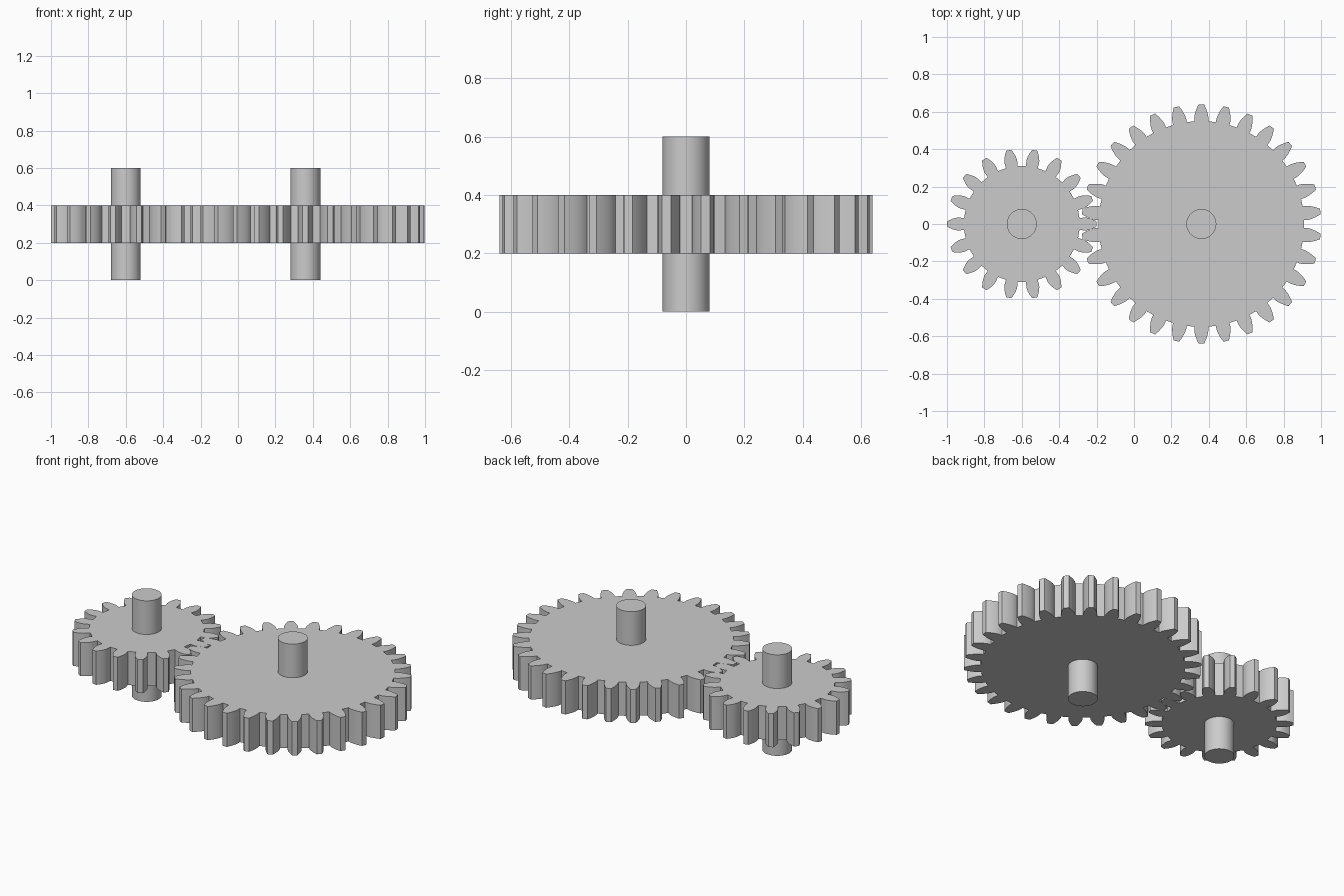
import bpy, bmesh
from math import pi, cos, sin, tan, acos, radians

cube = bpy.data.objects.get("Cube")
if cube:
    bpy.data.objects.remove(cube)

MODULE = 0.04          # tooth size shared by both gears
PRESSURE = radians(20)
FLANK_STEPS = 6

steel = bpy.data.materials.new("light grey steel")
steel.use_nodes = True
grey = (0.6, 0.6, 0.6, 1)
steel.diffuse_color = grey
steel.node_tree.nodes["Principled BSDF"].inputs["Base Color"].default_value = grey


def involute(angle):
    return tan(angle) - angle


def flank(teeth):
    """Radius and half angle of one tooth side, from root to tip."""
    pitch = MODULE * teeth / 2
    base = pitch * cos(PRESSURE)
    root, tip = pitch - 1.25 * MODULE, pitch + MODULE
    widest = pi / (2 * teeth) + involute(PRESSURE)
    start = max(base, root)
    side = [(root, widest)] if root < base else []
    for i in range(FLANK_STEPS + 1):
        r = start + (tip - start) * i / FLANK_STEPS
        side.append((r, widest - involute(acos(min(1, base / r)))))
    return side


def finish(obj):
    obj.data.materials.append(steel)
    bpy.ops.object.select_all(action='DESELECT')
    obj.select_set(True)
    bpy.context.view_layer.objects.active = obj
    bpy.ops.object.shade_smooth_by_angle(angle=radians(25))


def gear(name, x, teeth, first_angle):
    side = flank(teeth)
    tip_radius = side[-1][0]
    tooth = ([(r, -a) for r, a in side] + [(tip_radius, 0)]
             + [(r, a) for r, a in reversed(side)])
    bm = bmesh.new()
    outline = []
    for k in range(teeth):
        turn = first_angle + 2 * pi * k / teeth
        for r, a in tooth:
            outline.append(bm.verts.new((r * cos(turn + a), r * sin(turn + a), 0)))
    face = bm.faces.new(outline)
    top = bmesh.ops.extrude_face_region(bm, geom=[face])["geom"]
    bmesh.ops.translate(bm, vec=(0, 0, 0.2),
                        verts=[g for g in top if isinstance(g, bmesh.types.BMVert)])
    bmesh.ops.recalc_face_normals(bm, faces=bm.faces)
    mesh = bpy.data.meshes.new(name)
    bm.to_mesh(mesh)
    bm.free()
    obj = bpy.data.objects.new(name, mesh)
    bpy.context.collection.objects.link(obj)
    obj.location = (x, 0, 0.2)
    finish(obj)


def shaft(name, x):
    bpy.ops.mesh.primitive_cylinder_add(vertices=64, radius=0.08, depth=0.6,
                                        location=(x, 0, 0.3))
    obj = bpy.context.object
    obj.name = name
    finish(obj)


# Meshing pair: a tooth of the small gear sits in a gap of the large one
gear("small_gear", -0.6, 18, 0)
gear("large_gear", 0.36, 30, pi / 2)
shaft("small_gear_shaft", -0.6)
shaft("large_gear_shaft", 0.36)
